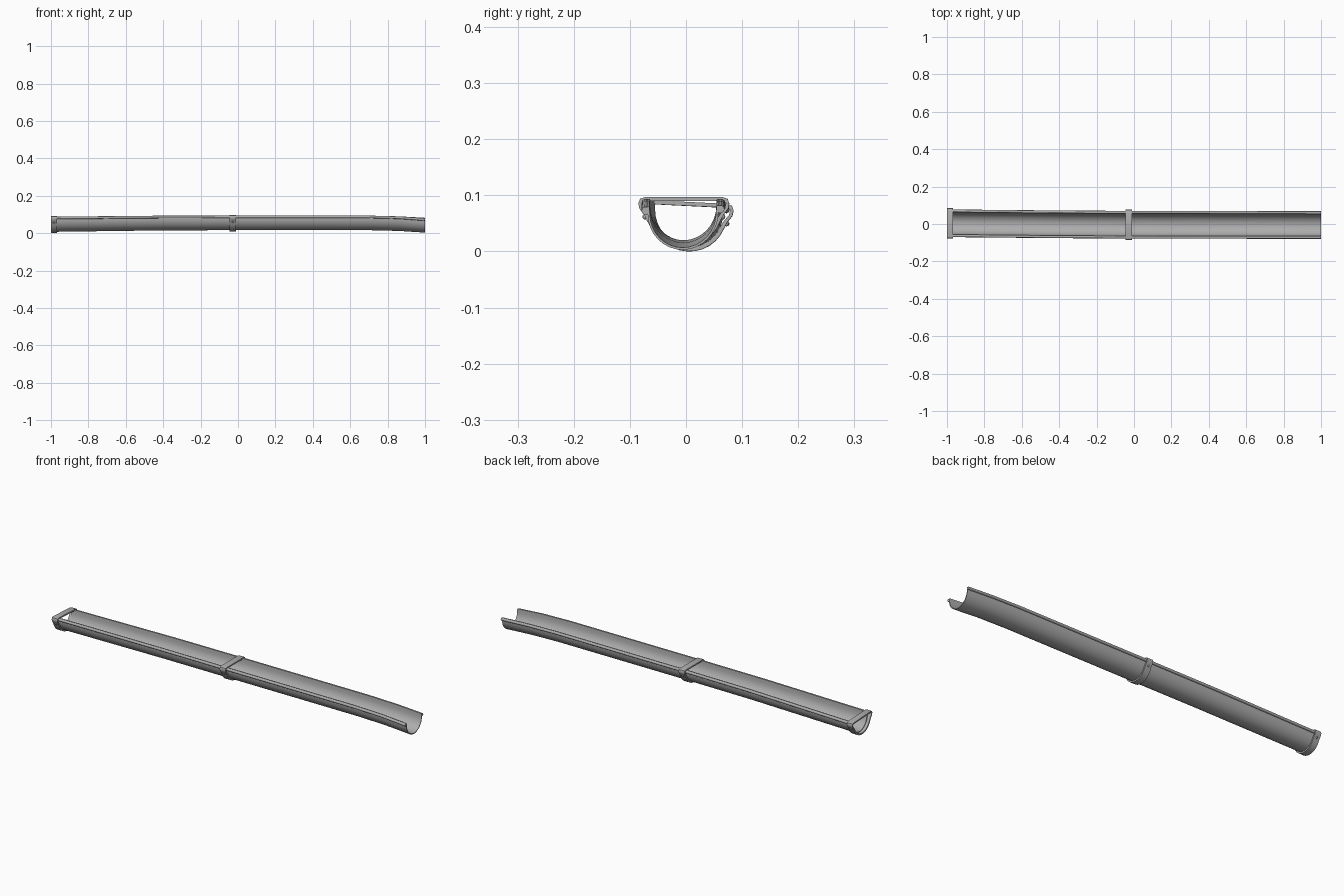
import bpy, bmesh, math
from mathutils import Vector

cube = bpy.data.objects.get("Cube")
if cube:
    bpy.data.objects.remove(cube, do_unlink=True)

metal = bpy.data.materials.new("grey metal")
metal.use_nodes = True
grey = (0.42, 0.42, 0.42, 1)
metal.diffuse_color = grey
metal.node_tree.nodes["Principled BSDF"].inputs["Base Color"].default_value = grey

# Sag, drift and roll along the channel: x, y centre, z bottom, roll
PATH = [(-1, 0.003, 0.010, -0.05), (-0.4, -0.002, 0.018, -0.01),
        (0, -0.004, 0.019, 0), (0.7, -0.005, 0.019, 0), (0.86, -0.005, 0.015, 0),
        (1, -0.005, 0.006, 0.02)]


def place(x, y, z):
    """Put a cross-section point at station x on the sagging path."""
    for a, b in zip(PATH, PATH[1:]):
        if x <= b[0]:
            break
    t = (x - a[0]) / (b[0] - a[0])
    cy, cz, roll = (a[i] + (b[i] - a[i]) * t for i in (1, 2, 3))
    return Vector((x, cy + y * math.cos(roll) - z * math.sin(roll) * 0.3,
                   cz + z * math.cos(roll) + y * math.sin(roll)))


def finish(name, bm, angle=40):
    bmesh.ops.recalc_face_normals(bm, faces=bm.faces)
    mesh = bpy.data.meshes.new(name)
    bm.to_mesh(mesh)
    bm.free()
    mesh.materials.append(metal)
    ob = bpy.data.objects.new(name, mesh)
    bpy.context.collection.objects.link(ob)
    bpy.ops.object.select_all(action='DESELECT')
    ob.select_set(True)
    bpy.context.view_layer.objects.active = ob
    bpy.ops.object.shade_smooth_by_angle(angle=math.radians(angle))
    return ob


def bridge(bm, a, b):
    for i in range(len(a)):
        j = (i + 1) % len(a)
        bm.faces.new((a[i], a[j], b[j], b[i]))


def sweep(name, section, xs):
    bm = bmesh.new()
    rings = [[bm.verts.new(place(x, y, z)) for y, z in section] for x in xs]
    for a, b in zip(rings, rings[1:]):
        bridge(bm, a, b)
    bm.faces.new(rings[0])
    bm.faces.new(rings[-1])
    return finish(name, bm)


def bowl(half_width, depth, bottom, first=0, n=16):
    """Half-round arc from the -y side to the +y side."""
    pts = []
    for i in range(first, n + 1 - first):
        a = math.pi * i / n
        pts.append((-half_width * math.cos(a), bottom + depth * (1 - math.sin(a))))
    return pts


# Half-round channel and its rolled rims
stations = [-0.985, -0.8, -0.6, -0.4, -0.2, 0, 0.25, 0.5, 0.7, 0.78, 0.86, 0.93, 1]
RIM = 0.078
outer = [(-0.064, RIM)] + bowl(0.063, 0.065, 0) + [(0.064, RIM)]
inner = [(-0.060, RIM)] + bowl(0.059, 0.061, 0.004) + [(0.060, RIM)]
sweep("channel", outer + inner[::-1], stations)
for side, name in ((-1, "front_rim"), (1, "back_rim")):
    bead = [(side * 0.067 + 0.007 * math.cos(math.tau * k / 10),
             0.071 + 0.007 * math.sin(math.tau * k / 10)) for k in range(10)]
    sweep(name, bead, stations)


def band(name, x0, x1):
    """Closed strap that hooks over both rims and wraps under the channel."""
    def loop(arc, hook):
        return ([(-y, z) for y, z in hook[::-1]] + arc + hook)
    out = loop(bowl(0.069, 0.069, -0.007, 2),
               [(0.070, 0.048), (0.079, 0.060), (0.081, 0.070), (0.078, 0.078), (0.069, 0.081)])
    inn = loop(bowl(0.063, 0.065, 0, 2),
               [(0.064, 0.050), (0.073, 0.061), (0.075, 0.070), (0.071, 0.075), (0.057, 0.074)])
    bm = bmesh.new()
    rings = [[bm.verts.new(place(x, y, z)) for y, z in pts]
             for pts, x in ((out, x0), (out, x1), (inn, x1), (inn, x0))]
    for k in range(4):
        bridge(bm, rings[k], rings[(k + 1) % 4])
    finish(name, bm, 35)
    # Small fixing studs on both sides
    for side in (-1, 1):
        bm = bmesh.new()
        bmesh.ops.create_uvsphere(bm, u_segments=8, v_segments=6, radius=0.005)
        bmesh.ops.translate(bm, verts=bm.verts,
                            vec=place((x0 + x1) / 2, side * 0.069, 0.046))
        finish(name + ("_front_stud" if side < 0 else "_back_stud"), bm)


band("end_bracket", -1, -0.968)
band("middle_bracket", -0.045, -0.012)

# Rest the lowest point on the ground
parts = [o for o in bpy.context.scene.objects if o.type == 'MESH' and metal.name in o.data.materials]
low = min(v.co.z for o in parts for v in o.data.vertices)
for o in parts:
    for v in o.data.vertices:
        v.co.z -= low
